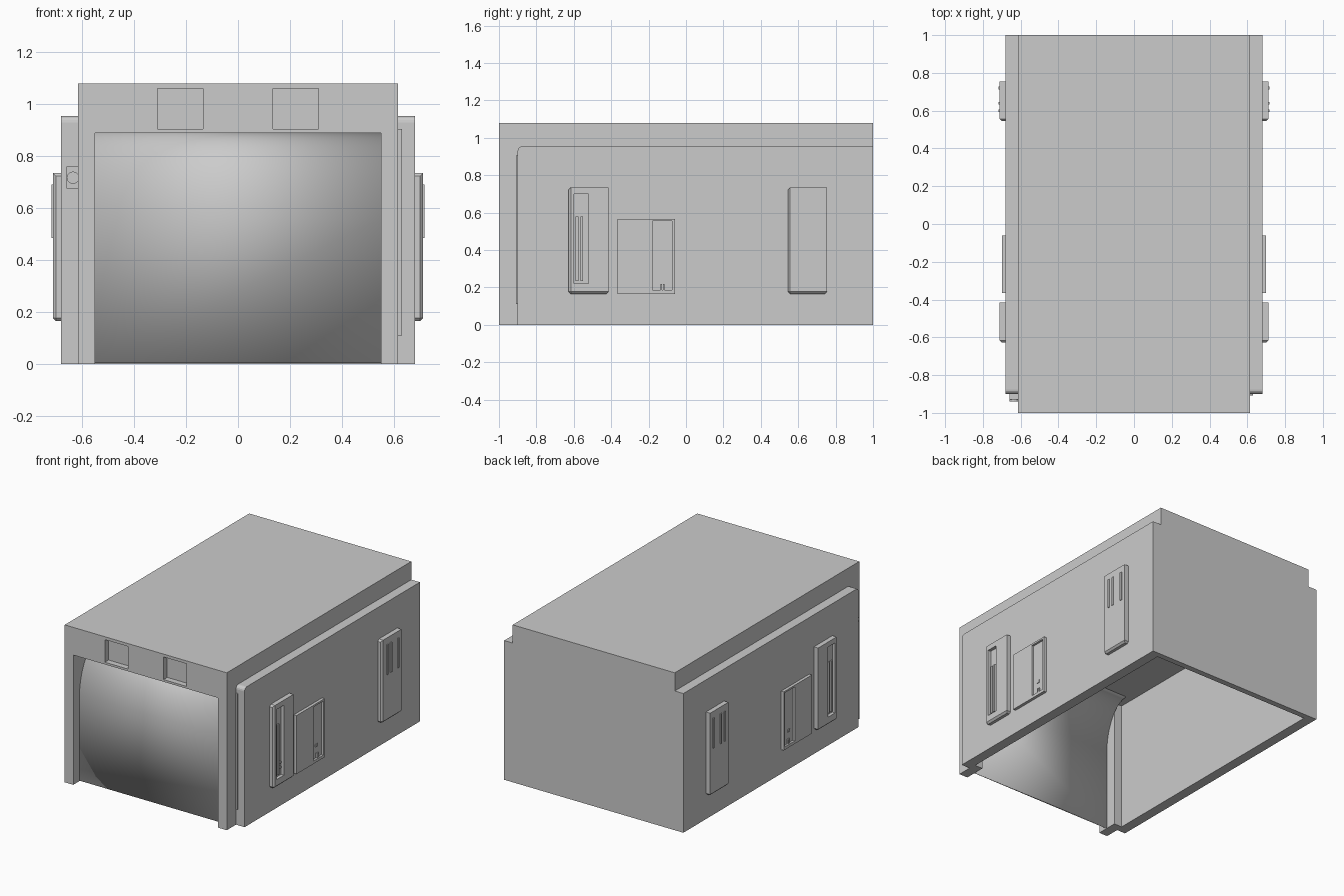
import bpy
import bmesh
import math

if "Cube" in bpy.data.objects:
    bpy.data.objects.remove(bpy.data.objects["Cube"], do_unlink=True)

grey = bpy.data.materials.new("plain_grey")
grey.use_nodes = True
tone = (0.6, 0.6, 0.6, 1)
grey.diffuse_color = tone
grey.node_tree.nodes["Principled BSDF"].inputs["Base Color"].default_value = tone


def finish(name, bm, mirror=False):
    bmesh.ops.recalc_face_normals(bm, faces=bm.faces)
    mesh = bpy.data.meshes.new(name)
    bm.to_mesh(mesh)
    bm.free()
    mesh.materials.append(grey)
    ob = bpy.data.objects.new(name, mesh)
    bpy.context.collection.objects.link(ob)
    if mirror:
        ob.modifiers.new("both_sides", "MIRROR")
    return ob


def box(name, x, y, z, mirror=False, bevel=0, edge_rule=None, segments=1):
    """Box from (min, max) ranges; edge_rule picks edges to bevel by midpoint."""
    bm = bmesh.new()
    bmesh.ops.create_cube(bm, size=1)
    for v in bm.verts:
        v.co = [r[0] if c < 0 else r[1] for c, r in zip(v.co, (x, y, z))]
    if bevel:
        edges = [e for e in bm.edges if edge_rule(*((e.verts[0].co + e.verts[1].co) / 2))]
        bmesh.ops.bevel(bm, geom=edges, offset=bevel, segments=segments,
                        profile=0.5, affect="EDGES")
    return finish(name, bm, mirror)


def cut(ob, *ranges):
    """Sink a box-shaped recess into an object."""
    cutter = box("cutter", *ranges)
    cutter.hide_render = True
    mod = ob.modifiers.new("recess", "BOOLEAN")
    mod.operation, mod.solver, mod.object = "DIFFERENCE", "EXACT", cutter
    if len(ob.modifiers) > 1:
        ob.modifiers.move(len(ob.modifiers) - 1, 0)
    mirrors = [m for m in ob.modifiers if m.type == "MIRROR"]
    for m in mirrors:
        m.show_viewport = False
    graph = bpy.context.evaluated_depsgraph_get()
    ob.data = bpy.data.meshes.new_from_object(ob.evaluated_get(graph))
    ob.modifiers.remove(mod)
    for m in mirrors:
        m.show_viewport = True
    bpy.data.objects.remove(cutter, do_unlink=True)


# Roof block with two recessed front windows
roof = box("roof", (-0.615, 0.615), (-1, 1), (0.89, 1.08))
for s in (-1, 1):
    cut(roof, sorted((s * 0.135, s * 0.31)), (-1.1, -0.96), (0.905, 1.06))

# Rear wall, front pillars and side walls
box("rear_wall", (-0.62, 0.62), (0.96, 1), (0, 0.9))
box("front_pillar", (0.55, 0.615), (-1, -0.85), (0, 0.9), True)
box("side_wall", (0.61, 0.68), (-0.9, 1), (0, 0.955), True, 0.025,
    lambda x, y, z: x > 0.6 and y < -0.89 and z > 0.9, 4)
box("front_trim", (0.6, 0.63), (-0.908, -0.89), (0.11, 0.905))

# Rolling door: upright sheet bending back to the ceiling
path = [(-0.93, 0.004), (-0.93, 0.56)]
for i in range(1, 15):
    a = i / 14 * math.pi / 2
    path.append((-0.74 - 0.19 * math.cos(a), 0.56 + 0.327 * math.sin(a)))
bm = bmesh.new()
rows = [[bm.verts.new((x, y, z)) for x in (-0.55, 0.55)] for y, z in path]
for (a, b), (c, d) in zip(rows, rows[1:]):
    bm.faces.new((a, b, d, c))
door = finish("rolling_door", bm)
solid = door.modifiers.new("thickness", "SOLIDIFY")
solid.thickness = 0.01
solid.offset = 0
for p in door.data.polygons:
    p.use_smooth = True


# Wall cabinets, repeated on both sides
def chamfered(y0, z0):
    return lambda x, y, z: x > 0.69 and (y < y0 + 0.01 or z < z0 + 0.01)


tall = box("tall_cabinet", (0.67, 0.712), (-0.628, -0.415), (0.165, 0.735), True,
           0.012, chamfered(-0.628, 0.165))
cut(tall, (0.69, 0.8), (-0.6, -0.52), (0.22, 0.7))
for y in (-0.583, -0.557):
    box("cabinet_tube", (0.685, 0.7), (y - 0.007, y + 0.007), (0.235, 0.58), True)

low = box("low_cabinet", (0.67, 0.7), (-0.365, -0.06), (0.165, 0.567), True)
cut(low, (0.685, 0.8), (-0.18, -0.075), (0.185, 0.555))
for y in (-0.132, -0.119):
    box("cabinet_switch", (0.68, 0.695), (y - 0.004, y + 0.004), (0.187, 0.217), True)
box("cabinet_latch", (0.68, 0.69), (-0.142, -0.12), (0.262, 0.28), True)

rear = box("rear_cabinet", (0.67, 0.712), (0.545, 0.755), (0.165, 0.735), True,
           0.012, chamfered(0.545, 0.165))
for y in (0.6, 0.64, 0.72):
    box("vent_bar", (0.705, 0.718), (y - 0.007, y + 0.007), (0.485, 0.69), True)


# Round fittings
def disc(name, centre, radius, depth, axis, mirror=False):
    bm = bmesh.new()
    bmesh.ops.create_cone(bm, cap_ends=True, segments=12, radius1=radius,
                          radius2=radius, depth=depth)
    for v in bm.verts:
        x, y, z = v.co
        v.co = (z, x, y) if axis == "x" else (x, z, y)
    bmesh.ops.translate(bm, verts=bm.verts, vec=centre)
    return finish(name, bm, mirror)


for z in (0.275, 0.308):
    disc("cabinet_button", (0.691, -0.532, z), 0.009, 0.012, "x", True)

# Control box with a round button beside the door
box("control_box", (-0.66, -0.61), (-0.93, -0.89), (0.675, 0.76))
disc("control_button", (-0.635, -0.932, 0.717), 0.024, 0.016, "y")
